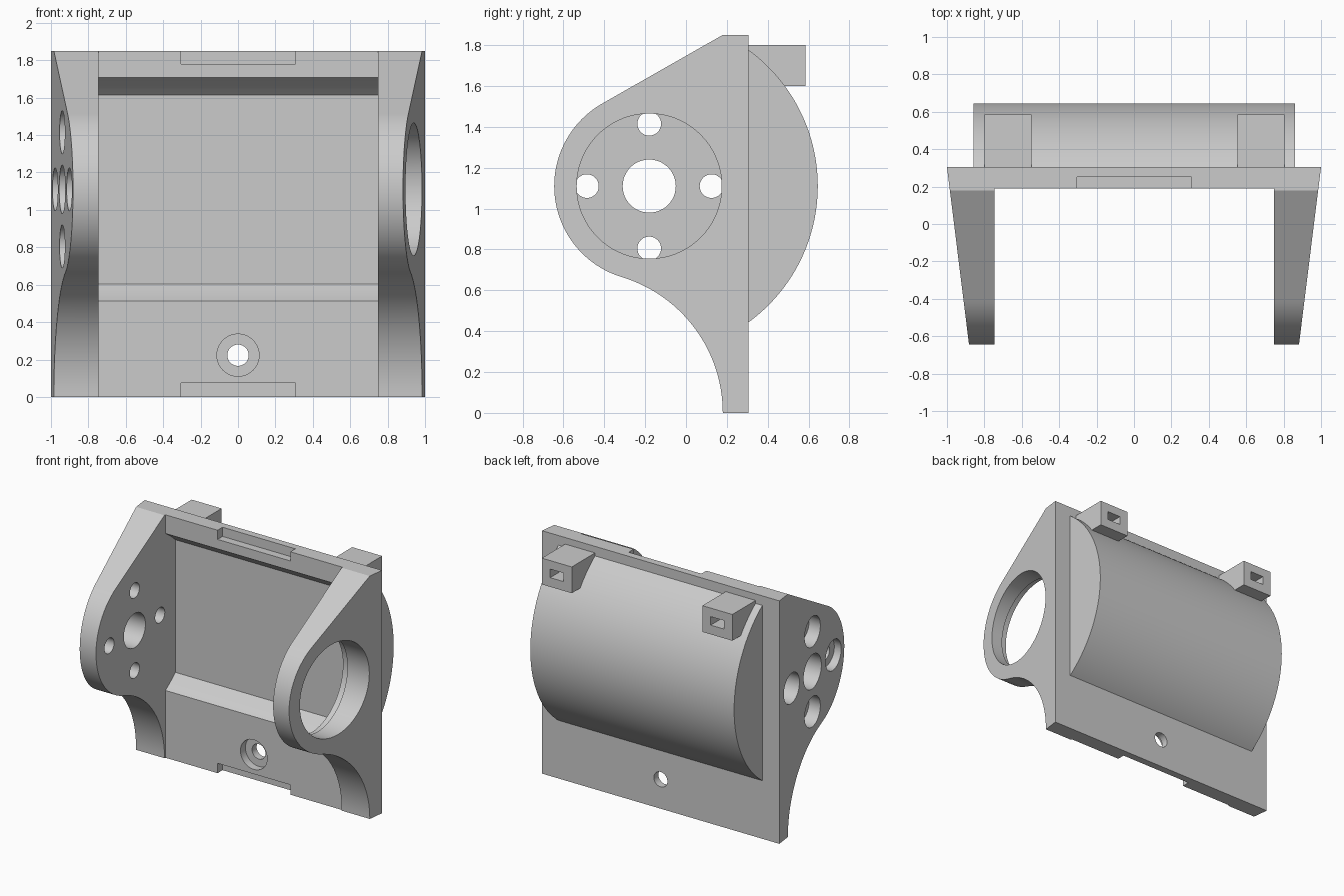
import bpy, bmesh, math

if "Cube" in bpy.data.objects:
    bpy.data.objects.remove(bpy.data.objects["Cube"])

CY, CZ = -0.18, 1.11          # pivot axis of arms and drum

grey = bpy.data.materials.new("light grey")
grey.diffuse_color = (0.6, 0.6, 0.6, 1)
grey.use_nodes = True
grey.node_tree.nodes["Principled BSDF"].inputs["Base Color"].default_value = grey.diffuse_color


def prism(name, pts, left, right):
    """Extrude a (y, z) profile along x between left(y) and right(y)."""
    bm = bmesh.new()
    a = [bm.verts.new((left(y), y, z)) for y, z in pts]
    b = [bm.verts.new((right(y), y, z)) for y, z in pts]
    bm.faces.new(a)
    bm.faces.new(b[::-1])
    for i in range(len(pts)):
        j = (i + 1) % len(pts)
        bm.faces.new((a[j], a[i], b[i], b[j]))
    bmesh.ops.recalc_face_normals(bm, faces=bm.faces)
    me = bpy.data.meshes.new(name)
    bm.to_mesh(me)
    bm.free()
    me.materials.append(grey)
    ob = bpy.data.objects.new(name, me)
    bpy.context.collection.objects.link(ob)
    return ob


def block(name, x0, x1, y0, y1, z0, z1):
    return prism(name, [(y0, z0), (y1, z0), (y1, z1), (y0, z1)],
                 lambda y: x0, lambda y: x1)


def arc(cy, cz, r, a0, a1, n):
    """Arc points in the side plane, angles in degrees from +y towards +z."""
    return [(cy + r * math.cos(math.radians(a0 + (a1 - a0) * i / n)),
             cz + r * math.sin(math.radians(a0 + (a1 - a0) * i / n)))
            for i in range(n + 1)]


def rod(name, cy, cz, r, x0, x1, n=48):
    return prism(name, arc(cy, cz, r, 0, 360, n)[:-1],
                 lambda y: x0, lambda y: x1)


def rod_y(name, cx, cz, r, y0, y1):
    ob = rod(name, 0, 0, r, y0, y1, 40)
    for v in ob.data.vertices:
        x, y, z = v.co
        v.co = (cx - y, x, cz + z)
    return ob


def combine(target, tool, op):
    m = target.modifiers.new(op, 'BOOLEAN')
    m.operation, m.solver, m.object = op, 'EXACT', tool
    bpy.context.view_layer.objects.active = target
    bpy.ops.object.modifier_apply(modifier=m.name)
    bpy.data.objects.remove(tool)


def cut(tool):
    combine(body, tool, 'DIFFERENCE')


def add(tool):
    combine(body, tool, 'UNION')


# Side outline: plate edge, straight shoulder, round nose, concave foot
ang = math.degrees(math.atan2(1.11, 0.334))
outline = [(0.305, 0), (0.305, 1.85), (0.18, 1.85)]
outline += arc(CY, CZ, 0.465, 118.5, 180 + ang, 48)
outline += arc(-0.514, 0, 0.694, ang, 0, 28)[1:]


def side(y):
    return 1.0 - 0.118 * (0.305 - y) / 0.95


body = prism("motor_bracket", outline, lambda y: -side(y), side)

# Gap between the two arms
cut(block("arm_gap", -0.745, 0.748, -1, 0.19, -0.5, 2.5))

# Rounded drum bulge on the back
half = math.degrees(math.acos((0.28 - CY) / 0.825))
add(prism("back_drum", arc(CY, CZ, 0.825, -half, half, 64),
          lambda y: -0.857, lambda y: 0.86))

# Lugs with blind slots on the back
for x0 in (-0.80, 0.553):
    add(block("lug", x0, x0 + 0.252, 0.25, 0.585, 1.6, 1.8))
    cut(block("lug_slot", x0 + 0.07, x0 + 0.182, 0.465, 0.7, 1.67, 1.735))

# Shallow pocket with sloped top and bottom in the plate front
lip = math.degrees(math.asin(0.505 / 0.703))
edge = math.degrees(math.acos(0.33 / 0.703))
cut(prism("pocket", arc(CY, CZ, 0.703, -edge, -lip, 5)
          + arc(CY, CZ, 0.703, lip, edge, 5),
          lambda y: -0.745, lambda y: 0.748))

# Notches at top and bottom of the plate
for z0, z1 in ((1.78, 2.0), (-0.2, 0.075)):
    cut(block("notch", -0.305, 0.308, 0.1, 0.25, z0, z1))

# Counterbored screw hole in the plate
cut(rod_y("screw_hole", 0, 0.223, 0.057, 0, 0.6))
cut(rod_y("screw_recess", 0, 0.223, 0.113, 0, 0.25))

# Large stepped bearing opening in the right arm
cut(rod("bearing_hole", CY, CZ, 0.355, 0.5, 1.3, 72))
cut(rod("bearing_step", CY, CZ, 0.375, 0.5, 0.80, 72))

# Shaft hole and four counterbored screw holes in the left arm
cut(rod("shaft_hole", CY, CZ, 0.13, -1.3, -0.5))
for k in range(4):
    y = CY + 0.305 * math.cos(k * math.pi / 2)
    z = CZ + 0.305 * math.sin(k * math.pi / 2)
    cut(rod("arm_screw", y, z, 0.058, -1.3, -0.5, 32))
    cut(rod("arm_recess", y, z, 0.115, -1.3, -0.83, 32))

# Smooth curved walls, crisp edges
bpy.ops.object.select_all(action='DESELECT')
body.select_set(True)
bpy.context.view_layer.objects.active = body
bpy.ops.object.shade_smooth_by_angle(angle=math.radians(25))
